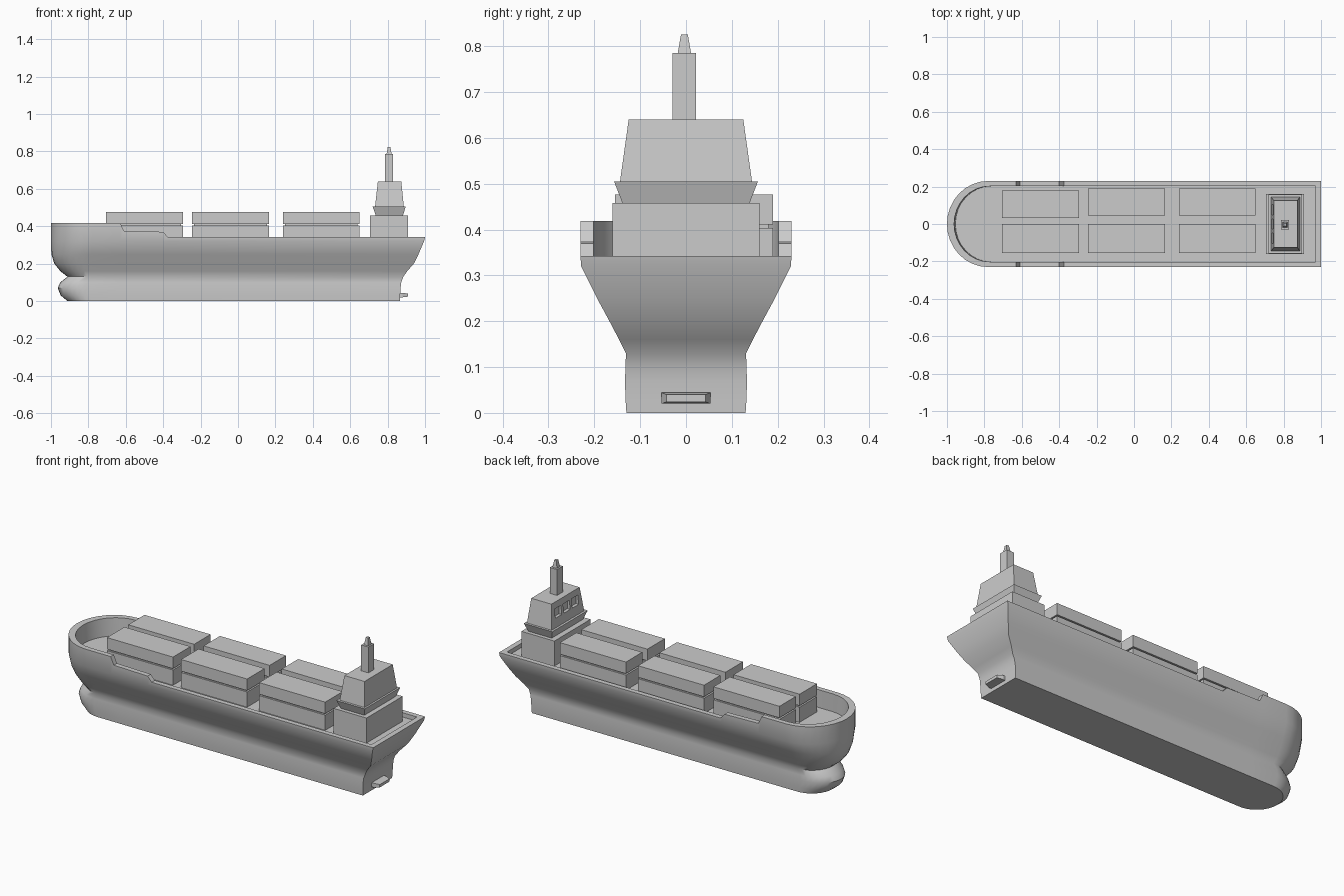
import bpy, bmesh
from math import sin, cos, pi, radians

if "Cube" in bpy.data.objects:
    bpy.data.objects.remove(bpy.data.objects["Cube"])


def make_object(name, bm):
    bmesh.ops.recalc_face_normals(bm, faces=bm.faces)
    mesh = bpy.data.meshes.new(name)
    bm.to_mesh(mesh)
    bm.free()
    ob = bpy.data.objects.new(name, mesh)
    bpy.context.collection.objects.link(ob)
    return ob


def loft(name, rows):
    """Skin closed loops of equal length and cap both ends."""
    bm = bmesh.new()
    loops = [[bm.verts.new(p) for p in row] for row in rows]
    n = len(rows[0])
    for a, b in zip(loops, loops[1:]):
        for i in range(n):
            j = (i + 1) % n
            bm.faces.new((a[i], a[j], b[j], b[i]))
    bm.faces.new(loops[0])
    bm.faces.new(loops[-1])
    return make_object(name, bm)


def block(name, *levels):
    """Stack of rectangles given as (z, x0, x1, y0, y1)."""
    return loft(name, [[(x0, y0, z), (x1, y0, z), (x1, y1, z), (x0, y1, z)]
                       for z, x0, x1, y0, y1 in levels])


def bulwark_top(x):
    steps = [(-0.63, 0.418), (-0.61, 0.375), (-0.40, 0.370), (-0.375, 0.342)]
    if x <= steps[0][0]:
        return steps[0][1]
    for (xa, za), (xb, zb) in zip(steps, steps[1:]):
        if x <= xb:
            return za + (zb - za) * (x - xa) / (xb - xa)
    return steps[-1][1]


def waterline(z, half, bow, stern, length):
    """Rounded bow, straight sides, flat transom; z=None follows the bulwark."""
    side = [(x, half) for x in (stern, -0.375, -0.40, -0.61, -0.63)]
    curve = [(bow + length * (1 - sin(t)), half * cos(t))
             for t in (pi / 2 * i / 8 for i in range(8))]
    port = side + curve
    pts = port + [(bow, 0)] + [(x, -y) for x, y in reversed(port)]
    return [(x, y, bulwark_top(x) if z is None else z) for x, y in pts]


# Hull: bulbous foot, flared sides, stepped bulwark and sunken deck
DECK = 0.318
hull_levels = [
    (0.00, 0.130, -0.912, 0.866, 0.13), (0.03, 0.132, -0.948, 0.867, 0.15),
    (0.07, 0.133, -0.964, 0.869, 0.16), (0.10, 0.132, -0.950, 0.873, 0.15),
    (0.13, 0.131, -0.912, 0.884, 0.13), (0.16, 0.146, -0.950, 0.905, 0.16),
    (0.20, 0.167, -0.982, 0.940, 0.19), (0.25, 0.194, -0.998, 0.965, 0.21),
    (0.32, 0.229, -1.000, 0.995, 0.22), (None, 0.230, -1.000, 1.000, 0.22),
    (None, 0.202, -0.962, 0.970, 0.19), (DECK, 0.202, -0.955, 0.970, 0.19)]
hull = loft("hull", [waterline(*level) for level in hull_levels])
bpy.context.view_layer.objects.active = hull
hull.select_set(True)
bpy.ops.object.shade_smooth_by_angle(angle=radians(35))
hull.select_set(False)

# Cargo containers, two rows of three stacks, two high
for i, x0 in enumerate((-0.705, -0.245, 0.24)):
    port = (0.033, 0.178) if i == 0 else (0.045, 0.19)
    for side, (y0, y1) in (("port", port), ("starboard", (-0.155, 0.0))):
        for tier, z0, z1 in (("lower", DECK, 0.403), ("upper", 0.411, 0.476)):
            block(f"container_{side}_{i + 1}_{tier}",
                  (z0, x0, x0 + 0.41, y0, y1), (z1, x0, x0 + 0.41, y0, y1))
        block(f"container_spacer_{side}_{i + 1}",
              (0.40, x0 + 0.01, x0 + 0.40, y0 + 0.01, y1 - 0.01),
              (0.414, x0 + 0.01, x0 + 0.40, y0 + 0.01, y1 - 0.01))

# Deckhouse
block("deckhouse_base", (DECK, 0.705, 0.91, -0.16, 0.16), (0.458, 0.705, 0.91, -0.16, 0.16))
block("deckhouse_collar", (0.456, 0.737, 0.881, -0.138, 0.138),
      (0.505, 0.720, 0.897, -0.157, 0.157))
bridge = block("bridge", (0.49, 0.731, 0.888, -0.146, 0.146),
               (0.64, 0.748, 0.873, -0.125, 0.125))

# Window recesses in the forward face of the bridge
for i, y in enumerate((-0.075, 0, 0.075)):
    cutter = block(f"window_cutter_{i + 1}", (0.555, 0.70, 0.756, y - 0.028, y + 0.028),
                   (0.605, 0.70, 0.756, y - 0.028, y + 0.028))
    cutter.hide_render = True
    cutter.hide_viewport = True
    cut = bridge.modifiers.new(f"window_{i + 1}", "BOOLEAN")
    cut.operation = "DIFFERENCE"
    cut.solver = "EXACT"
    cut.object = cutter

# Funnel with tapered cap
block("funnel", (0.635, 0.785, 0.83, -0.029, 0.022), (0.785, 0.785, 0.83, -0.029, 0.022))
block("funnel_cap", (0.785, 0.794, 0.821, -0.018, 0.011), (0.825, 0.801, 0.815, -0.011, 0.004))

# Small fin on the stern
loft("stern_fin", [[(x, -w, z0), (x, w, z0), (x, w, z1), (x, -w, z1)]
                   for x, w, z0, z1 in ((0.85, 0.053, 0.020, 0.044),
                                        (0.88, 0.053, 0.020, 0.044),
                                        (0.91, 0.043, 0.024, 0.040))])
